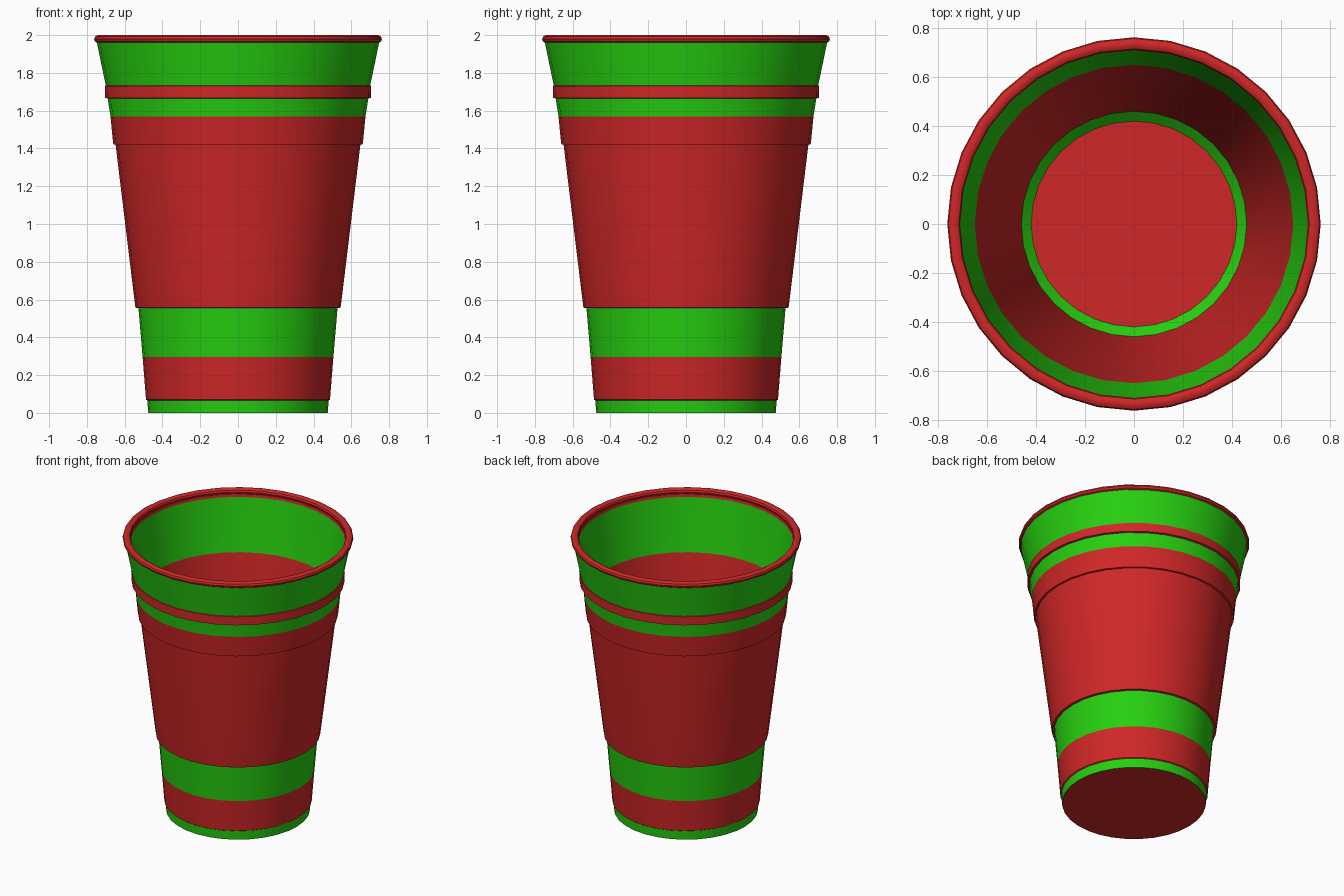
import bpy, bmesh, math

SIDES = 32

cube = bpy.data.objects.get("Cube")
if cube:
    bpy.data.objects.remove(cube, do_unlink=True)


def make_material(name, rgb):
    mat = bpy.data.materials.new(name)
    mat.use_nodes = True
    mat.diffuse_color = (*rgb, 1)
    mat.node_tree.nodes["Principled BSDF"].inputs["Base Color"].default_value = (*rgb, 1)
    return mat


MATERIALS = [make_material("red plastic", (0.63, 0.02, 0.02)),
             make_material("green plastic", (0.02, 0.63, 0.005))]
RED, GREEN = 0, 1


def lathe(name, profile, closed=False):
    """Spin (radius, height, colour of the band that follows) around z."""
    bm = bmesh.new()
    rings = []
    for r, z, _ in profile:
        if r == 0:
            rings.append([bm.verts.new((0, 0, z))] * SIDES)
        else:
            angles = [2 * math.pi * i / SIDES for i in range(SIDES)]
            rings.append([bm.verts.new((r * math.cos(a), r * math.sin(a), z)) for a in angles])
    for k in range(len(profile) if closed else len(profile) - 1):
        low, high = rings[k], rings[(k + 1) % len(rings)]
        for i in range(SIDES):
            j = (i + 1) % SIDES
            corners = list(dict.fromkeys((low[i], low[j], high[j], high[i])))
            bm.faces.new(corners).material_index = profile[k][2]
    bmesh.ops.recalc_face_normals(bm, faces=bm.faces)
    mesh = bpy.data.meshes.new(name)
    bm.to_mesh(mesh)
    bm.free()
    for mat in MATERIALS:
        mesh.materials.append(mat)
    obj = bpy.data.objects.new(name, mesh)
    bpy.context.collection.objects.link(obj)
    bpy.ops.object.select_all(action="DESELECT")
    obj.select_set(True)
    bpy.context.view_layer.objects.active = obj
    bpy.ops.object.shade_smooth_by_angle(angle=math.radians(35))
    return obj


# Outer wall from the base up, then the inner wall down to the floor
outer = [
    (0, 0, RED), (0.475, 0, GREEN), (0.48, 0.065, RED),
    (0.487, 0.07, RED), (0.505, 0.295, GREEN), (0.527, 0.555, RED),
    (0.543, 0.557, RED), (0.545, 0.57, RED), (0.648, 1.42, RED),
    (0.66, 1.422, RED), (0.662, 1.435, RED), (0.675, 1.57, GREEN),
    (0.69, 1.665, RED), (0.704, 1.668, RED), (0.705, 1.73, RED),
    (0.7, 1.732, GREEN), (0.748, 1.965, RED),
]
inner = [
    (0.712, 1.965, RED), (0.71, 1.945, GREEN), (0.65, 1.57, RED),
    (0.513, 0.56, RED), (0.46, 0.075, GREEN), (0.42, 0.035, RED),
    (0, 0.035, RED),
]
lathe("cup_body", outer + inner)

# Rolled lip
lip = []
for k in range(10):
    a = 2 * math.pi * k / 10
    lip.append((0.736 + 0.026 * math.cos(a), 1.979 + 0.022 * math.sin(a), RED))
lathe("rolled_rim", lip, closed=True)
